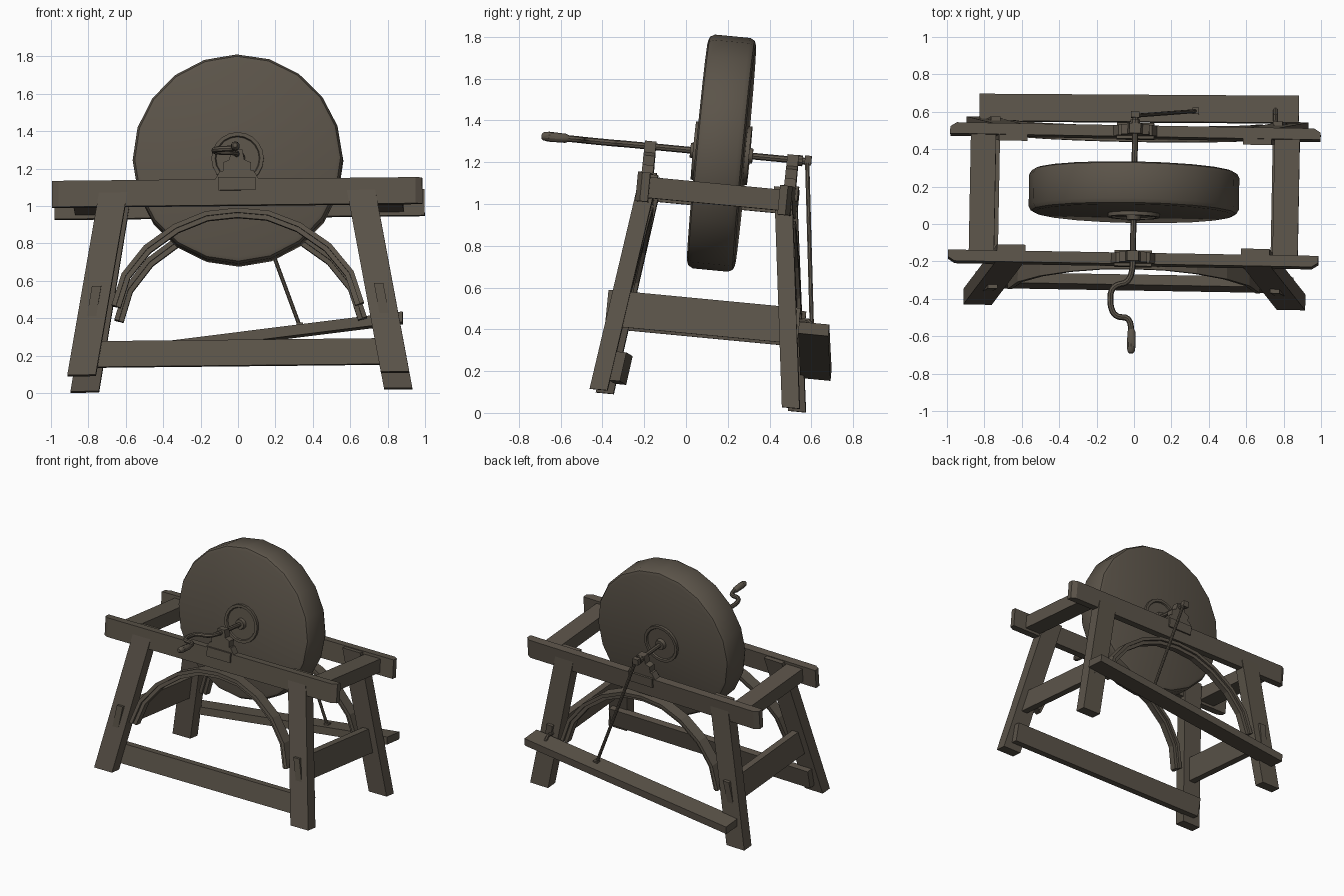
import bpy, bmesh, math
from mathutils import Vector, Matrix, Euler

cube = bpy.data.objects.get("Cube")
if cube:
    bpy.data.objects.remove(cube, do_unlink=True)

# One weathered colour for everything
mat = bpy.data.materials.new("weathered_brown")
COLOUR = (0.105, 0.088, 0.067, 1)
mat.diffuse_color = COLOUR
mat.use_nodes = True
bsdf = mat.node_tree.nodes["Principled BSDF"]
bsdf.inputs["Base Color"].default_value = COLOUR
bsdf.inputs["Roughness"].default_value = 0.9

# The machine leans a little: parts are built around the wheel centre, then tilted
FRAME = (Matrix.Translation((0, 0.17, 1.243)) @
         Euler([math.radians(a) for a in (-5.45, -0.6, -1)]).to_matrix().to_4x4())


def finish(name, mesh, smooth=False):
    ob = bpy.data.objects.new(name, mesh)
    bpy.context.collection.objects.link(ob)
    mesh.materials.clear()
    mesh.materials.append(mat)
    ob.matrix_world = FRAME
    if smooth:
        bpy.ops.object.select_all(action='DESELECT')
        ob.select_set(True)
        bpy.context.view_layer.objects.active = ob
        bpy.ops.object.shade_smooth_by_angle(angle=math.radians(35))
    return ob


def from_bmesh(name, bm, smooth=False):
    bmesh.ops.recalc_face_normals(bm, faces=bm.faces)
    mesh = bpy.data.meshes.new(name)
    bm.to_mesh(mesh)
    bm.free()
    return finish(name, mesh, smooth)


def loft(name, sections, smooth=False, closed=False):
    """Skin a list of matching point rings and cap the ends."""
    bm = bmesh.new()
    rings = [[bm.verts.new(p) for p in s] for s in sections]
    n = len(rings[0])
    for a, b in zip(rings, rings[1:]):
        for i in range(n):
            j = (i + 1) % n
            bm.faces.new((a[i], a[j], b[j], b[i]))
    bm.faces.new(rings[0])
    bm.faces.new(rings[-1])
    return from_bmesh(name, bm, smooth)


def rect(c, u, v):
    c, u, v = Vector(c), Vector(u) / 2, Vector(v) / 2
    return [c + u + v, c - u + v, c - u - v, c + u - v]


def beam(name, a, b, u, v):
    return loft(name, [rect(a, u, v), rect(b, u, v)])


def turned(name, profile, sides, smooth=True):
    """Lathe (radius, y) pairs around the axle."""
    rings = []
    for r, y in profile:
        angles = [2 * math.pi * i / sides for i in range(sides)]
        rings.append([(r * math.sin(t), y, r * math.cos(t)) for t in angles])
    return loft(name, rings, smooth)


def tube(name, points, radius, spline='POLY'):
    cu = bpy.data.curves.new(name, 'CURVE')
    cu.dimensions = '3D'
    cu.bevel_depth, cu.bevel_resolution = radius, 2
    cu.use_fill_caps = True
    cu.resolution_u = 4
    sp = cu.splines.new(spline)
    sp.points.add(len(points) - 1)
    for p, co in zip(sp.points, points):
        p.co = (*co, 1)
    if spline == 'NURBS':
        sp.use_endpoint_u, sp.order_u = True, 3
    tmp = bpy.data.objects.new(name + "_path", cu)
    bpy.context.collection.objects.link(tmp)
    dg = bpy.context.evaluated_depsgraph_get()
    mesh = bpy.data.meshes.new_from_object(tmp.evaluated_get(dg))
    bpy.data.objects.remove(tmp, do_unlink=True)
    return finish(name, mesh, True)


def leg_y(z):
    """Distance of the splayed leg plane from the middle."""
    return 0.335 + 0.134 * (-0.24 - z)


def leg_x(z):
    return 0.67 + 0.177 * (-0.24 - z)


# Grindstone with rounded rim, and hub plates with a raised ring
turned("grindstone", [(0.53, -0.115), (0.55, -0.107), (0.562, -0.085),
                      (0.562, 0.085), (0.55, 0.107), (0.53, 0.115)], 20)
for s, side in ((-1, "front"), (1, "back")):
    turned(side + "_hub_plate", [(0.14, s * 0.10), (0.14, s * 0.135), (0.12, s * 0.135),
                                 (0.115, s * 0.125), (0.04, s * 0.125),
                                 (0.035, s * 0.15)], 20)

# Frame: the two long sides mirror each other
ARCH = [(0, -0.29), (0.17, -0.307), (0.34, -0.375), (0.5, -0.49), (0.62, -0.64), (0.675, -0.81)]
ARCH = [(-x, z) for x, z in reversed(ARCH[1:])] + ARCH


def arch(name, s, depth, inner, outer):
    sections = []
    for i, (x, z) in enumerate(ARCH):
        p, q = ARCH[max(i - 1, 0)], ARCH[min(i + 1, len(ARCH) - 1)]
        t = Vector((q[0] - p[0], 0, q[1] - p[1])).normalized()
        n = Vector((-t.z, 0, t.x))
        mid = Vector((x, s * leg_y(z), z)) - n * (inner + outer) / 2
        sections.append(rect(mid, n * (inner - outer), (0, depth, 0)))
    loft(name, sections)


for s, side in ((-1, "front"), (1, "back")):
    # Long top rail with clipped outer corners
    outline = [(-0.99, 0.312), (0.99, 0.312), (0.99, 0.35), (0.955, 0.372),
               (-0.955, 0.372), (-0.99, 0.35)]
    loft(side + "_top_rail", [[(x, s * y, z) for x, y in outline] for z in (-0.274, -0.134)])

    # Stepped bearing block and its cap
    half = [(0.12, -0.14), (0.09, -0.09), (0.075, -0.09), (0.075, -0.045), (0.04, -0.03), (0.03, 0.025)]
    shape = half + [(-x, z) for x, z in reversed(half)]
    loft(side + "_bearing", [[(x, s * y, z) for x, z in shape] for y in (0.315, 0.37)])
    beam(side + "_bearing_cheek", (-0.1, s * 0.342, -0.16), (0.1, s * 0.342, -0.16),
         (0, 0.085, 0), (0, 0, 0.07))

    # Curved brace in two layers
    arch(side + "_arch_outer", s, 0.085, 0, 0.025)
    arch(side + "_arch_inner", s, 0.05, 0.02, 0.05)

    for m, hand in ((-1, "right"), (1, "left")):
        beam(f"{side}_{hand}_leg", (m * leg_x(-1.19), s * leg_y(-1.19), -1.19),
             (m * leg_x(-0.14), s * leg_y(-0.14), -0.14), (0.152, 0, 0), (0, 0.085, 0))

# Cross pieces joining the two sides
for m, hand in ((-1, "right"), (1, "left")):
    beam(hand + "_top_crossbar", (m * 0.812, -0.33, -0.204), (m * 0.812, 0.33, -0.204),
         (0.135, 0, 0), (0, 0, 0.1))
    beam(hand + "_side_stretcher", (m * 0.769, -0.462, -0.795), (m * 0.769, 0.462, -0.795),
         (0.05, 0, 0), (-m * 0.03, 0, 0.172))

# Low front stretcher on the inner faces of the legs
beam("front_stretcher", (-0.85, -0.383, -1.07), (0.85, -0.383, -1.07),
     (0, 0.055, 0), (0, 0.018, 0.14))

# Axle, curved hand crank and grip
tube("axle", [(0, -0.4, 0), (0, 0.432, 0)], 0.016)
tube("hand_crank", [(0, -0.38, 0), (0, -0.485, 0), (-0.11, -0.5, 0), (-0.12, -0.6, 0),
                    (-0.09, -0.675, 0), (0, -0.67, 0), (0, -0.76, 0)], 0.016, 'NURBS')
turned("crank_grip", [(0.015, -0.735), (0.022, -0.75), (0.024, -0.83), (0.02, -0.855), (0.012, -0.865)], 10)

# Rear crank eye, treadle rod and treadle board
beam("rear_crank_eye", (0, 0.4, 0.005), (0, 0.432, 0.005), (0.045, 0, 0), (0, 0, 0.045))
tube("treadle_rod", [(0.01, 0.412, 0), (0.314, 0.522, -0.845)], 0.011)
turned("axle_collar", [(0.026, 0.37), (0.026, 0.39)], 10)
beam("treadle", (-0.845, 0.535, -1.0), (0.865, 0.535, -0.803), (0, 0.145, 0), (0, 0, 0.056))
beam("rod_foot", (0.314, 0.522, -0.85), (0.314, 0.522, -0.825), (0.035, 0, 0), (0, 0.035, 0))

# Iron hinge loop holding the treadle to the back leg
tube("treadle_hinge", [(0.74, 0.41, -0.78), (0.74, 0.5, -0.765), (0.74, 0.53, -0.79),
                       (0.74, 0.53, -0.83)], 0.012)
